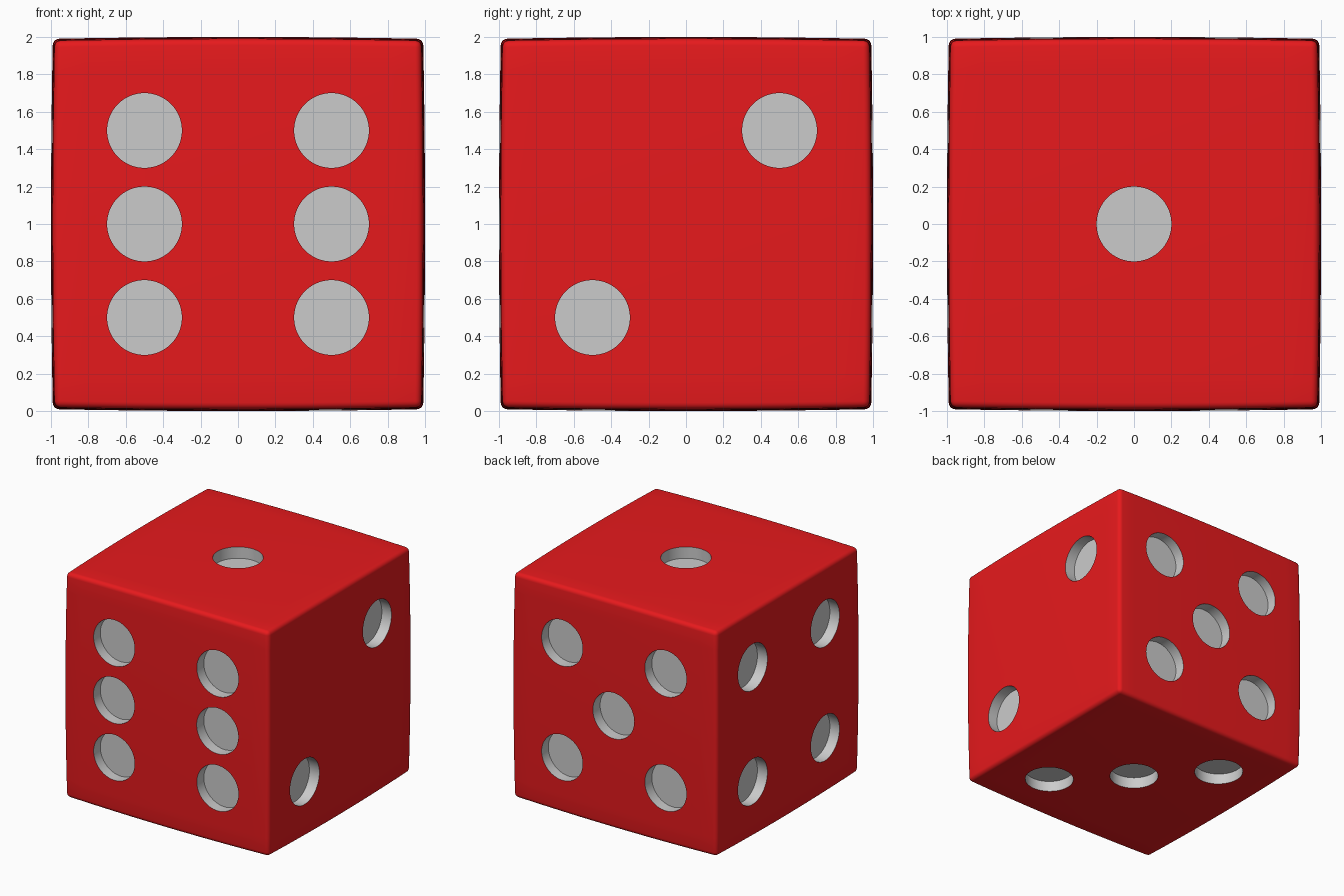
import bpy, bmesh
from mathutils import Matrix, Vector

PIP_RADIUS = 0.2
PIP_DEPTH = 0.1
BOW = 0.01

cube = bpy.data.objects.get("Cube")
if cube:
    bpy.data.objects.remove(cube, do_unlink=True)


def make_material(name, color, roughness):
    mat = bpy.data.materials.new(name)
    mat.use_nodes = True
    mat.diffuse_color = color
    shader = next(n for n in mat.node_tree.nodes if n.type == 'BSDF_PRINCIPLED')
    shader.inputs["Base Color"].default_value = color
    shader.inputs["Roughness"].default_value = roughness
    return mat


materials = [make_material("red", (0.8, 0.01, 0.012, 1), 0.5),
             make_material("pip_grey", (0.8, 0.8, 0.8, 1), 0.5)]


def make_object(name, bm):
    mesh = bpy.data.meshes.new(name)
    bmesh.ops.recalc_face_normals(bm, faces=bm.faces)
    bm.to_mesh(mesh)
    bm.free()
    for mat in materials:
        mesh.materials.append(mat)
    obj = bpy.data.objects.new(name, mesh)
    obj.location.z = 1
    bpy.context.collection.objects.link(obj)
    return obj


# Body: gridded cube with rounded edges and slightly pillowed sides
bm = bmesh.new()
bmesh.ops.create_cube(bm, size=2)
bmesh.ops.subdivide_edges(bm, edges=bm.edges[:], cuts=11, use_grid_fill=True)
sharp = [e for e in bm.edges if e.calc_face_angle(0) > 1]
bmesh.ops.bevel(bm, geom=sharp, offset=0.035, segments=5, profile=0.5,
                affect='EDGES', clamp_overlap=True)
for v in bm.verts:
    x, y, z = v.co
    v.co = (x * (1 - BOW * (y * y + z * z)),
            y * (1 - BOW * (x * x + z * z)),
            z * (1 - BOW * (x * x + y * y)))
die = make_object("die_body", bm)

# Pip layouts in each side's own (across, up) directions
h = 0.5
corners = [(a, b) for a in (-h, h) for b in (-h, h)]
sides = [
    ((0, -1, 0), (1, 0, 0), corners + [(-h, 0), (h, 0)]),    # front
    ((0, 1, 0), (-1, 0, 0), corners + [(0, 0)]),             # back
    ((1, 0, 0), (0, 1, 0), [(-h, -h), (h, h)]),              # right
    ((-1, 0, 0), (0, -1, 0), corners),                       # left
    ((0, 0, 1), (1, 0, 0), [(0, 0)]),                        # top
    ((0, 0, -1), (1, 0, 0), [(-h, -h), (0, 0), (h, h)]),     # bottom
]

# Cutter: one short cylinder per pip
bm = bmesh.new()
for normal, across, pips in sides:
    n, u = Vector(normal), Vector(across)
    w = n.cross(u)
    turn = Matrix((u, w, n)).transposed().to_4x4()
    for a, b in pips:
        bmesh.ops.create_cone(bm, cap_ends=True, segments=64,
                              radius1=PIP_RADIUS, radius2=PIP_RADIUS,
                              depth=2 * PIP_DEPTH,
                              matrix=Matrix.Translation(n + u * a + w * b) @ turn)
for f in bm.faces:
    f.material_index = 1
cutter = make_object("pip_cutter", bm)
cutter.hide_render = True

# Carve the pips and smooth the rounded edges
carve = die.modifiers.new("pips", 'BOOLEAN')
carve.operation = 'DIFFERENCE'
carve.solver = 'EXACT'
carve.object = cutter
bpy.ops.object.select_all(action='DESELECT')
bpy.context.view_layer.objects.active = die
die.select_set(True)
bpy.ops.object.modifier_apply(modifier=carve.name)
bpy.data.objects.remove(cutter, do_unlink=True)
bpy.ops.object.shade_smooth_by_angle(angle=0.6)
